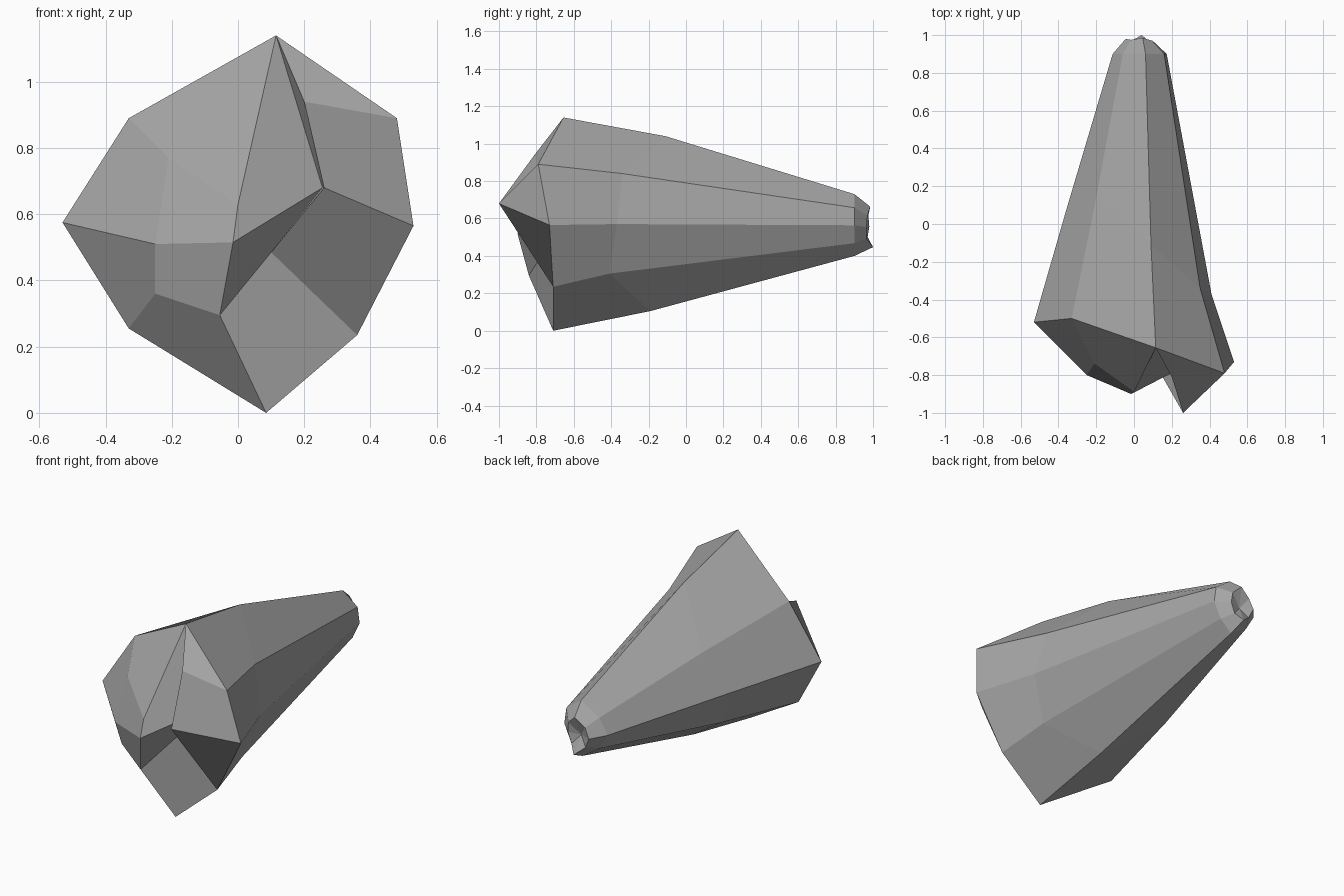
import bpy, bmesh

cube = bpy.data.objects.get("Cube")
if cube:
    bpy.data.objects.remove(cube, do_unlink=True)

grey = bpy.data.materials.new("stone grey")
grey.use_nodes = True
grey.diffuse_color = (0.38, 0.38, 0.38, 1)
bsdf = next(n for n in grey.node_tree.nodes if n.type == 'BSDF_PRINCIPLED')
bsdf.inputs["Base Color"].default_value = (0.38, 0.38, 0.38, 1)

# Eight-sided rim of the broad end, clockwise from the top
rim = [(0.115, -0.655, 1.14), (0.48, -0.79, 0.89), (0.53, -0.73, 0.565), (0.36, -0.71, 0.235),
       (0.085, -0.71, 0.0), (-0.33, -0.59, 0.255), (-0.53, -0.52, 0.575), (-0.33, -0.50, 0.89)]
# Slight bulge along the sides
waist = [(0.09, -0.11, 1.04), (0.35, -0.34, 0.84), (0.41, -0.37, 0.57), (0.315, -0.41, 0.305),
         (0.08, -0.19, 0.105), (-0.23, 0.0, 0.33), (-0.36, 0.07, 0.575), (-0.20, 0.14, 0.79)]
# Narrow end: scaled copies of the rim
tail = [(0.03 + 0.27 * x, 0.90, 0.565 + 0.29 * (z - 0.57)) for x, y, z in rim]
tip_y = [0.985, 0.97, 0.965, 0.965, 1.0, 0.97, 0.98, 0.975]
tip = [(0.03 + 0.14 * x, ty, 0.555 + 0.19 * (z - 0.57)) for (x, y, z), ty in zip(rim, tip_y)]

# Chipped facets of the broad end
chips = {
    "I": (0.26, -1.0, 0.68), "J": (0.20, -0.81, 0.94), "K": (-0.015, -0.90, 0.515),
    "L": (-0.055, -0.84, 0.295), "M": (-0.25, -0.80, 0.51), "N": (-0.25, -0.74, 0.36),
    "O": (0.0, -0.89, 0.63), "P": (0.10, -0.72, 0.485), "Q": (-0.21, -0.74, 0.77),
    "R": (0.255, -0.76, 0.68),
}
# A-H are the rim corners in order
facets = ["HQOA", "AOKR", "ARJ", "AJB", "BJIC", "JRI", "RPI", "IPDC", "PLED",
          "KLPR", "LNFE", "MNLK", "GFNM", "GMQH", "QMKO"]

bm = bmesh.new()
rings = [[bm.verts.new(p) for p in ring] for ring in (rim, waist, tail, tip)]

# Sides
for a, b in zip(rings, rings[1:]):
    for i in range(8):
        j = (i + 1) % 8
        bm.faces.new((a[i], a[j], b[j], b[i]))

# Dented narrow end
dent = bm.verts.new((0.03, 0.945, 0.55))
for i in range(8):
    bm.faces.new((rings[3][i], rings[3][(i + 1) % 8], dent))

# Broad end
corner = dict(zip("ABCDEFGH", rings[0]))
corner.update({k: bm.verts.new(p) for k, p in chips.items()})
for f in facets:
    bm.faces.new([corner[c] for c in f])

bmesh.ops.recalc_face_normals(bm, faces=bm.faces)
mesh = bpy.data.meshes.new("rock")
bm.to_mesh(mesh)
bm.free()
mesh.materials.append(grey)
rock = bpy.data.objects.new("rock", mesh)
bpy.context.scene.collection.objects.link(rock)
